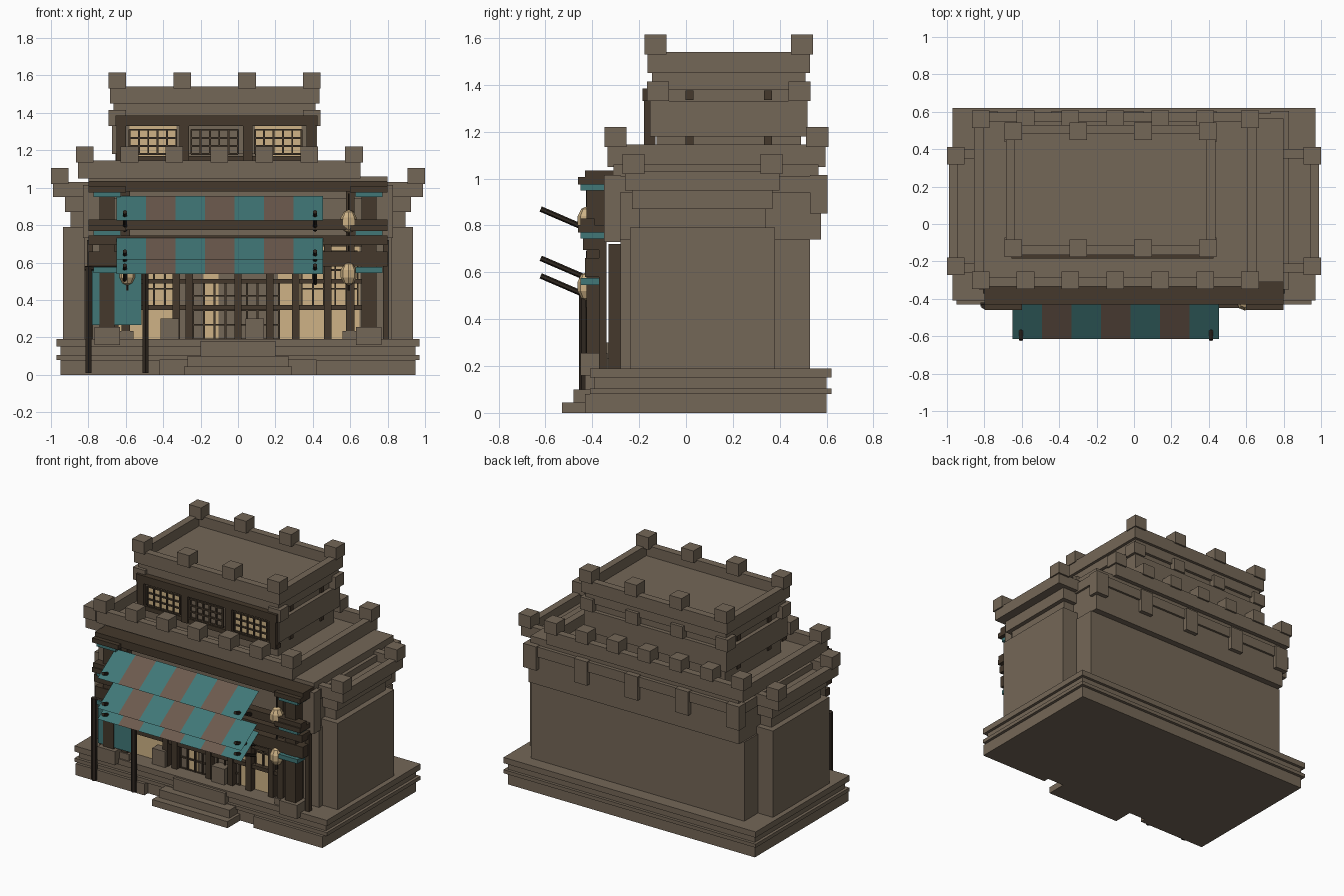
import bpy
import bmesh
from mathutils import Vector

if "Cube" in bpy.data.objects:
    bpy.data.objects.remove(bpy.data.objects["Cube"])


def material(name, red, green, blue):
    mat = bpy.data.materials.new(name)
    mat.use_nodes = True
    mat.diffuse_color = (red, green, blue, 1)
    mat.node_tree.nodes["Principled BSDF"].inputs["Base Color"].default_value = (red, green, blue, 1)
    return mat


STONE = material("stone", .175, .135, .095)
WOOD = material("dark wood", .058, .04, .025)
ROD = material("blackened wood", .028, .02, .014)
TEAL = material("teal cloth", .052, .185, .185)
BROWN = material("brown cloth", .15, .102, .075)
PAPER = material("cream paper", .62, .45, .24)


def finish(name, bm, *materials, mirror=False):
    mesh = bpy.data.meshes.new(name)
    bm.to_mesh(mesh)
    bm.free()
    for mat in materials:
        mesh.materials.append(mat)
    ob = bpy.data.objects.new(name, mesh)
    bpy.context.collection.objects.link(ob)
    if mirror:
        ob.modifiers.new("mirror", "MIRROR")
    return ob


def block(name, mat, x, y, z, mirror=False, rim=0, sunk=0):
    """Box between three ranges; a rim leaves a parapet around a sunken top."""
    bm = bmesh.new()
    bmesh.ops.create_cube(bm, size=1)
    for v in bm.verts:
        v.co = [span[int(c > 0)] for span, c in zip((x, y, z), v.co)]
    if rim:
        top = max(bm.faces, key=lambda f: f.calc_center_median().z)
        bmesh.ops.inset_region(bm, faces=[top], thickness=rim)
        floor = bmesh.ops.extrude_discrete_faces(bm, faces=[top])["faces"][0]
        bmesh.ops.translate(bm, verts=floor.verts, vec=(0, 0, -sunk))
    return finish(name, bm, mat, mirror=mirror)


def around(center, half):
    return center - half, center + half


def grown(span, lip):
    return span[0] - lip, span[1] + lip


def spread(span, count):
    return [span[0] + (span[1] - span[0]) * i / (count - 1) for i in range(count)]


def stack(name, plan, bottom, layers, mirror=False):
    """Stone courses piled upwards, each given as height and overhang."""
    for height, lip in layers:
        block(name, STONE, grown(plan[0], lip), grown(plan[1], lip), (bottom, bottom + height), mirror)
        bottom += height


def crown(name, plan, z, columns, mirror=False):
    """Parapet with square merlons along the front and back."""
    x, y = plan
    height = z[1] - z[0]
    block(name + "_parapet", STONE, x, y, z, mirror, rim=.07, sunk=height * .8)
    for column in columns:
        for row in grown(y, -.035):
            block(name + "_merlon", STONE, around(column, .047), around(row, .047),
                  (z[1] - .01, z[1] + .075), mirror)


def rod(name, start, end, radius, mat):
    start, end = Vector(start), Vector(end)
    axis = end - start
    bpy.ops.mesh.primitive_cylinder_add(vertices=6, radius=radius, depth=axis.length, location=(start + end) / 2)
    ob = bpy.context.object
    ob.name = name
    ob.rotation_euler = axis.to_track_quat("Z", "Y").to_euler()
    ob.data.materials.append(mat)


def window(name, x, z, y, columns, rows):
    """Thin wooden bars crossing in front of a wall."""
    for column in spread(x, columns):
        block(name + "_upright", WOOD, around(column, .005), (y - .012, y), z)
    for row in spread(z, rows):
        block(name + "_crossbar", WOOD, x, (y - .01, y), around(row, .005))


# Stepped plinth and entrance steps
GROUND = .19
stack("plinth", ((-.95, .95), (-.39, .6)), 0, ((.08, 0), (.025, .02), (.045, 0), (.04, .02)))
block("plinth_pad", STONE, (.42, .95), (-.43, -.39), (0, .08), mirror=True)
for half, front, top in ((.29, -.53, .045), (.27, -.48, .1), (.2, -.43, .18)):
    block("entrance_step", STONE, around(0, half), (front, -.39), (0, top))

# Main block with its overhanging tiers and corbels
FACADE, REAR = -.28, .53
block("main_wall", STONE, around(0, .82), (FACADE, REAR), (GROUND, .74))
stack("upper_tier", (around(0, .81), (-.32, .575)), .74, ((.2, 0), (.07, .015), (.05, -.01)))
for x in spread(around(0, .78), 5):
    block("rear_corbel", STONE, around(x, .05), (REAR, .604), (.85, 1.015))
block("front_corbel", STONE, (.73, .83), (-.35, FACADE), (.73, 1.015), mirror=True)
MAIN = (-.855, .655), (-.335, .595)
crown("main", MAIN, (1.05, 1.145), spread(grown(MAIN[0], -.035), 7))

# Side wings
stack("wing_wall", ((.5, .935), (-.24, .38)), 0, ((.79, 0), (.08, -.04), (.08, -.01)), mirror=True)
crown("wing", ((.6, .99), (-.26, .4)), (.95, 1.03), [.953], mirror=True)

# Upper tower
TOWER = (-.685, .435), (-.165, .53)
CORNERS = grown(TOWER[0], -.04)
stack("tower_band", TOWER, 1.04, ((.14, -.04), (.15, -.012), (.05, -.04), (.07, -.02)))
crown("tower", TOWER, (1.45, 1.54), spread(CORNERS, 4))
for x in spread(CORNERS, 4):
    for y in (-.12, .485) if x in CORNERS else (.485,):
        block("tower_block", STONE, around(x, .047), around(y, .047), (1.33, 1.415))
for y in (.015, .35):
    for z in (1.16, 1.355):
        block("tower_beam_end", WOOD, grown(TOWER[0], -.03), around(y, .018), around(z, .02))

# Tower windows
SILL, LINTEL = 1.17, 1.33
for x in (-.58, .09):
    block("tower_paper", PAPER, (x, x + .25), (-.161, -.15), (SILL, LINTEL))
for x in (-.58, -.25, .09):
    window("tower_lattice", (x, x + .25), (SILL + .01, LINTEL - .02), -.16, 6, 4)
for x in spread((-.625, .39), 4):
    block("tower_post", WOOD, around(x, .025), (-.18, -.13), (SILL - .03, LINTEL))
block("tower_lintel", WOOD, (-.655, .425), (-.185, -.13), (LINTEL, LINTEL + .055))
block("tower_sill", WOOD, (-.65, .42), (-.17, -.13), (SILL - .03, SILL))

# Ground floor windows, door and frame
GLAZED = FACADE - .007
block("front_paper", PAPER, (.33, .65), (GLAZED, FACADE), (GROUND, .7), mirror=True)
for x in (-.145, .255):
    block("door_paper", PAPER, around(x, .04), (GLAZED, FACADE), (GROUND, .55))
for x in (-.48, .49):
    window("front_lattice", around(x, .15), (.36, .66), GLAZED, 6, 4)
window("door_lattice", (-.24, .22), (GROUND, .5), GLAZED, 9, 5)
for x in (-.66, -.33, -.26, 0, .17, .31, .48, .68):
    block("front_post", WOOD, around(x, .02), (-.33, FACADE), (GROUND, .72))
for z in (.36, .5, .7):
    block("front_rail", WOOD, around(0, .68), (-.32, FACADE), around(z, .013))
for x in (-.365, .09):
    block("stone_bench", STONE, around(x, .05), (-.35, FACADE), (GROUND, .3))

# Porch pillars on stone feet, with stacked beams and painted brackets
for name, x, y, half in (("main", .7, -.385, .04), ("slim", .6, -.37, .023), ("outer", .79, -.355, .016)):
    block(name + "_pillar", WOOD, around(x, half), around(y, half), (GROUND, .98 if x < .75 else .72), mirror=True)
block("pillar_foot", STONE, around(.7, .068), around(-.393, .057), (.16, .255), mirror=True)
block("slim_pillar_foot", STONE, around(.595, .035), around(-.365, .035), (.16, .235), mirror=True)
for y, z in (((-.43, -.3), (.98, 1.035)), ((-.45, -.39), (.775, .83)),
             ((-.44, -.34), (.695, .745)), ((-.43, -.34), (.58, .66))):
    block("porch_beam", WOOD, around(0, .8), y, z)
for z in (.99, .785):
    block("beam_cap", WOOD, (.6, .8), (-.46, -.34), around(z, .016), mirror=True)
for z in (.965, .76, .56):
    block("painted_bracket", TEAL, around(.7, .073), (-.45, -.34), around(z, .015), mirror=True)

# Three striped awnings, each held by two tilted rods
for tip in (.87, .66, .585):
    bm = bmesh.new()
    bmesh.ops.create_grid(bm, x_segments=7, y_segments=1, size=.5)
    for v in bm.verts:
        back = v.co.y > 0
        v.co = (v.co.x * 1.105 - .097, -.42 if back else -.615, tip + (.085 if back else -.045))
    for face in bm.faces:
        face.material_index = round((face.calc_center_median().x + .571) / .158) % 2
    finish("awning", bm, TEAL, BROWN)
    for x in (-.605, .412):
        rod("awning_rod", (x, -.62, tip), (x, -.4, tip - .095), .012, ROD)

# Side banner between two poles
POLES = (-.8, -.495)
block("banner", TEAL, grown(POLES, -.02), around(-.42, .002), (.265, .575))
for x in POLES:
    rod("banner_pole", (x, -.437, .01), (x, -.437, .58), .019, ROD)
rod("banner_crossbar", (POLES[0] - .02, -.43, .57), (POLES[1] + .02, -.43, .57), .012, ROD)

# Hanging paper lanterns, each two tapered halves
for x, z in ((.592, .82), (.592, .54), (-.592, .54)):
    bm = bmesh.new()
    bmesh.ops.create_uvsphere(bm, u_segments=8, v_segments=5, radius=.045)
    for v in bm.verts:
        v.co = Vector((x, -.42, z)) + Vector((v.co.x, v.co.y, v.co.z * 1.4))
    finish("lantern", bm, PAPER)
    rod("lantern_cord", (x, -.42, z + .05), (x, -.42, z + .15), .006, ROD)
    rod("lantern_tassel", (x, -.42, z - .09), (x, -.42, z - .05), .008, ROD)
